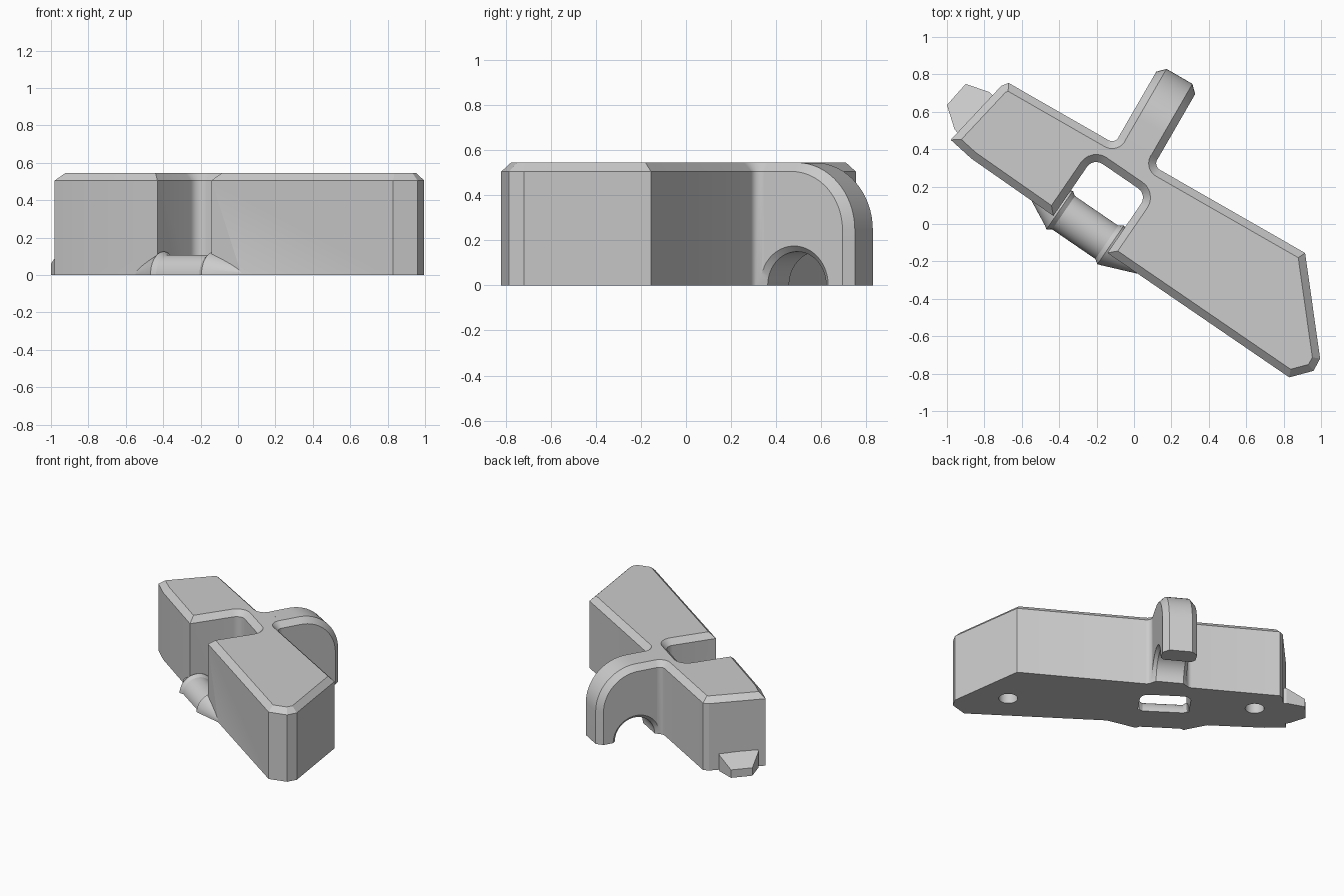
import bpy, bmesh, math
from math import sin, cos, pi, radians
from mathutils import Vector

cube = bpy.data.objects.get("Cube")
if cube:
    bpy.data.objects.remove(cube)

TOP, CH = 0.545, 0.04   # overall height, chamfer size

grey = bpy.data.materials.new("plain_grey")
grey.use_nodes = True
grey.diffuse_color = (0.6, 0.6, 0.6, 1)
grey.node_tree.nodes["Principled BSDF"].inputs["Base Color"].default_value = (0.6, 0.6, 0.6, 1)


def frame(degrees):
    """Plan coordinates turned about z."""
    a = radians(degrees)
    return lambda x, y, z=0: Vector((x * cos(a) - y * sin(a), x * sin(a) + y * cos(a), z))


back = frame(-30)      # follows the back wall; second axis runs along the arm
front = frame(-34.4)   # follows the front wall and the slot


def loft(name, rings):
    """Closed solid through matching rings."""
    bm = bmesh.new()
    loops = [[bm.verts.new(p) for p in ring] for ring in rings]
    n = len(loops[0])
    for a, b in zip(loops, loops[1:]):
        for i in range(n):
            j = (i + 1) % n
            bm.faces.new((a[i], a[j], b[j], b[i]))
    bm.faces.new(loops[0][::-1])
    bm.faces.new(loops[-1])
    bmesh.ops.recalc_face_normals(bm, faces=bm.faces)
    mesh = bpy.data.meshes.new(name)
    bm.to_mesh(mesh)
    bm.free()
    mesh.materials.append(grey)
    obj = bpy.data.objects.new(name, mesh)
    bpy.context.collection.objects.link(obj)
    return obj


def rounded(corners, steps=6):
    """Outline with an arc at each (point, radius) corner."""
    out = []
    for i, (p, r) in enumerate(corners):
        if not r:
            out.append(p)
            continue
        a = (corners[i - 1][0] - p).normalized()
        b = (corners[(i + 1) % len(corners)][0] - p).normalized()
        half = a.angle(b) / 2
        centre = p + (a + b).normalized() * (r / sin(half))
        s = (p + a * (r / math.tan(half)) - centre).normalized()
        e = (p + b * (r / math.tan(half)) - centre).normalized()
        out += [centre + s.slerp(e, k / steps).normalized() * r for k in range(steps + 1)]
    return out


def inset(outline, d):
    """Mitred inward offset of a counter-clockwise outline."""
    out = []
    for i, p in enumerate(outline):
        a = (p - outline[i - 1]).normalized()
        b = (outline[(i + 1) % len(outline)] - p).normalized()
        na, nb = Vector((-a.y, a.x, 0)), Vector((-b.y, b.x, 0))
        out.append(p + (na + nb) * (d / (1 + na.dot(nb))))
    return out


def combine(target, other, operation):
    mod = target.modifiers.new("join", "BOOLEAN")
    mod.operation, mod.object, mod.solver = operation, other, "EXACT"
    bpy.context.view_layer.objects.active = target
    bpy.ops.object.modifier_apply(modifier=mod.name)
    bpy.data.objects.remove(other)


def flat(x, y):
    return Vector((x, y, 0))


# Main block: plan outline with the front slot and the root of the arm
slot_l, slot_r, mouth, slot_back = -0.38, -0.03, -0.208, 0.17
arm_l, arm_r, wall = -0.304, -0.064, 0.32
plan = rounded([
    (flat(-0.98, 0.45), 0), (flat(-0.87, 0.35), 0),
    (front(slot_l, mouth), 0), (front(slot_l, slot_back), 0.06),
    (front(slot_r, slot_back), 0.06), (front(slot_r, mouth), 0),
    (flat(0.83, -0.82), 0), (flat(0.96, -0.785), 0),
    (flat(0.995, -0.72), 0), (flat(0.915, -0.155), 0),
    (back(arm_r - 0.001, wall), 0.04), (back(arm_r - 0.001, 0.43), 0),
    (back(arm_l + 0.001, 0.43), 0), (back(arm_l + 0.001, wall), 0.04),
    (flat(-0.67, 0.754), 0), (flat(-0.71, 0.738), 0)])


def lift(points, z):
    return [p + Vector((0, 0, z)) for p in points]


body = loft("body", [plan, lift(plan, TOP - CH), lift(inset(plan, CH), TOP)])


# Arm: rounded shoulder profile with chamfered sides
def arm_ring(w, d):
    r, end, top = 0.30, 0.805, TOP + 0.0005
    pts = [back(w, 0.362, 0), back(w, end - d, 0)]
    for k in range(17):
        a = pi / 2 * k / 16
        pts.append(back(w, end - r + (r - d) * cos(a), top - r + (r - d) * sin(a)))
    return pts + [back(w, 0.362, top - d)]


arm = loft("arm", [arm_ring(arm_l, CH), arm_ring(arm_l + CH, 0),
                   arm_ring(arm_r - CH, 0), arm_ring(arm_r, CH)])
combine(body, arm, "UNION")


# Bar across the slot mouth, with tapered ends running out along the front wall
def bar_ring(q, r):
    return [front(q, -0.163 + r * cos(pi * k / 24), r * sin(pi * k / 24)) for k in range(25)]


bar = loft("bar", [bar_ring(q, r) for q, r in (
    (-0.53, 0.04), (-0.39, 0.112), (-0.37, 0.125), (-0.345, 0.108),
    (-0.065, 0.108), (-0.04, 0.125), (-0.02, 0.118), (0.18, 0.04))])
combine(body, bar, "UNION")

# End lug with a sloping top
lug_plan = [flat(-0.93, 0.47), flat(-0.74, 0.67), flat(-0.773, 0.705),
            flat(-0.90, 0.749), flat(-1.0, 0.636), flat(-0.96, 0.508)]
heights = (0.13, 0.13, 0.12, 0.06, 0.06, 0.12)
lug = loft("lug", [lug_plan, [p + Vector((0, 0, h)) for p, h in zip(lug_plan, heights)]])
combine(body, lug, "UNION")


# Arched opening through the arm, with flared rims
def arch_ring(w, r):
    return [back(w, 0.517 + r * cos(pi * k / 24), r * sin(pi * k / 24)) for k in range(48)]


mid = (arm_l + arm_r) / 2
arch = loft("arch_cutter", [arch_ring(mid + s * w, r) for s, w, r in (
    (-1, 0.135, 0.19), (-1, 0.095, 0.15), (1, 0.095, 0.15), (1, 0.135, 0.19))])
combine(body, arch, "DIFFERENCE")

# Round sockets in the underside
for x, y in ((0.73, -0.47), (-0.65, 0.51)):
    ring = [flat(x + 0.065 * cos(pi * k / 16), y + 0.065 * sin(pi * k / 16)) for k in range(32)]
    combine(body, loft("socket_cutter", [lift(ring, -0.05), lift(ring, 0.2)]), "DIFFERENCE")

bpy.ops.object.select_all(action="DESELECT")
body.select_set(True)
bpy.context.view_layer.objects.active = body
bpy.ops.object.shade_smooth_by_angle(angle=radians(25))
